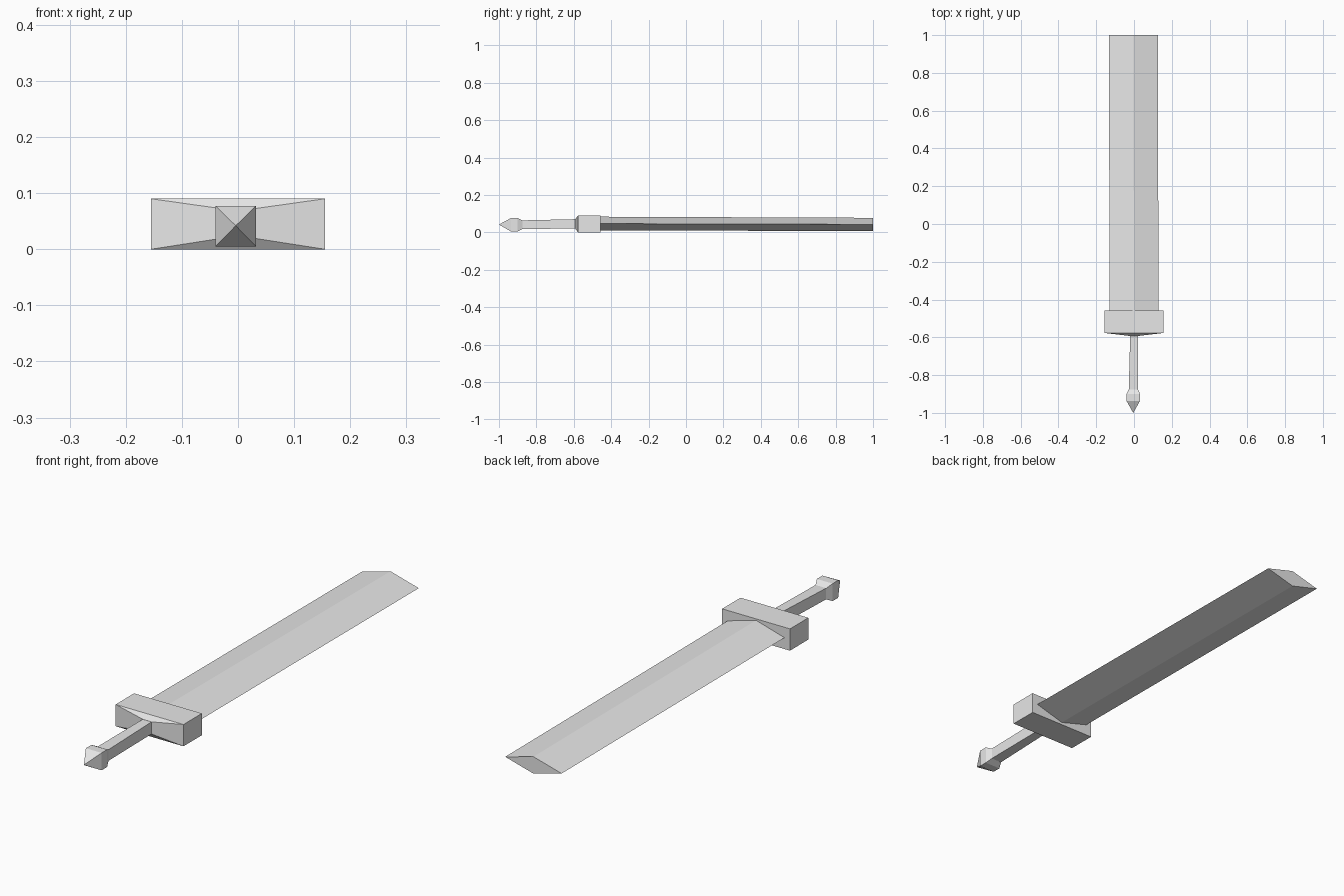
import bpy
import bmesh

cube = bpy.data.objects.get("Cube")
if cube:
    bpy.data.objects.remove(cube, do_unlink=True)

grey = bpy.data.materials.new("plain grey")
grey.use_nodes = True
grey.diffuse_color = (0.8, 0.8, 0.8, 1)
grey.node_tree.nodes["Principled BSDF"].inputs["Base Color"].default_value = (0.8, 0.8, 0.8, 1)


def rectangle(y, x0, x1, z0, z1):
    return [(x0, y, z0), (x1, y, z0), (x1, y, z1), (x0, y, z1)]


def diamond(y, x0, x1, z0, z1):
    x, z = (x0 + x1) / 2, (z0 + z1) / 2
    return [(x, y, z0), (x1, y, z), (x, y, z1), (x0, y, z)]


def loft(name, sections):
    """Skin four-sided cross-sections ordered from front to back, with capped ends."""
    bm = bmesh.new()
    rings = [[bm.verts.new(p) for p in section] for section in sections]
    for a, b in zip(rings, rings[1:]):
        for i in range(4):
            j = (i + 1) % 4
            bm.faces.new((a[i], a[j], b[j], b[i]))
    bm.faces.new(rings[0])
    bm.faces.new(rings[-1][::-1])
    bmesh.ops.remove_doubles(bm, verts=bm.verts, dist=0.00001)
    bmesh.ops.recalc_face_normals(bm, faces=bm.faces)
    mesh = bpy.data.meshes.new(name)
    bm.to_mesh(mesh)
    bm.free()
    mesh.materials.append(grey)
    obj = bpy.data.objects.new(name, mesh)
    bpy.context.collection.objects.link(obj)


# Long diamond-section blade with a square-cut end
loft("blade", [
    diamond(-0.47, -0.13, 0.13, 0.01, 0.084),
    diamond(1.0, -0.132, 0.126, 0.008, 0.078),
])

# Block guard, drawn in towards the grip at the front
loft("guard", [
    rectangle(-0.593, -0.02, 0.02, 0.021, 0.071),
    rectangle(-0.577, -0.155, 0.155, 0, 0.09),
    rectangle(-0.457, -0.155, 0.155, 0, 0.09),
])

# Slightly tapering grip
loft("grip", [
    rectangle(-0.89, -0.028, 0.021, 0.018, 0.064),
    rectangle(-0.58, -0.02, 0.02, 0.021, 0.071),
])

# Square pommel with a pyramid point
loft("pommel", [
    rectangle(-1.0, -0.0041, -0.0039, 0.0419, 0.0421),
    rectangle(-0.936, -0.04, 0.032, 0.005, 0.077),
    rectangle(-0.9, -0.04, 0.032, 0.005, 0.077),
    rectangle(-0.875, -0.028, 0.021, 0.018, 0.064),
])
